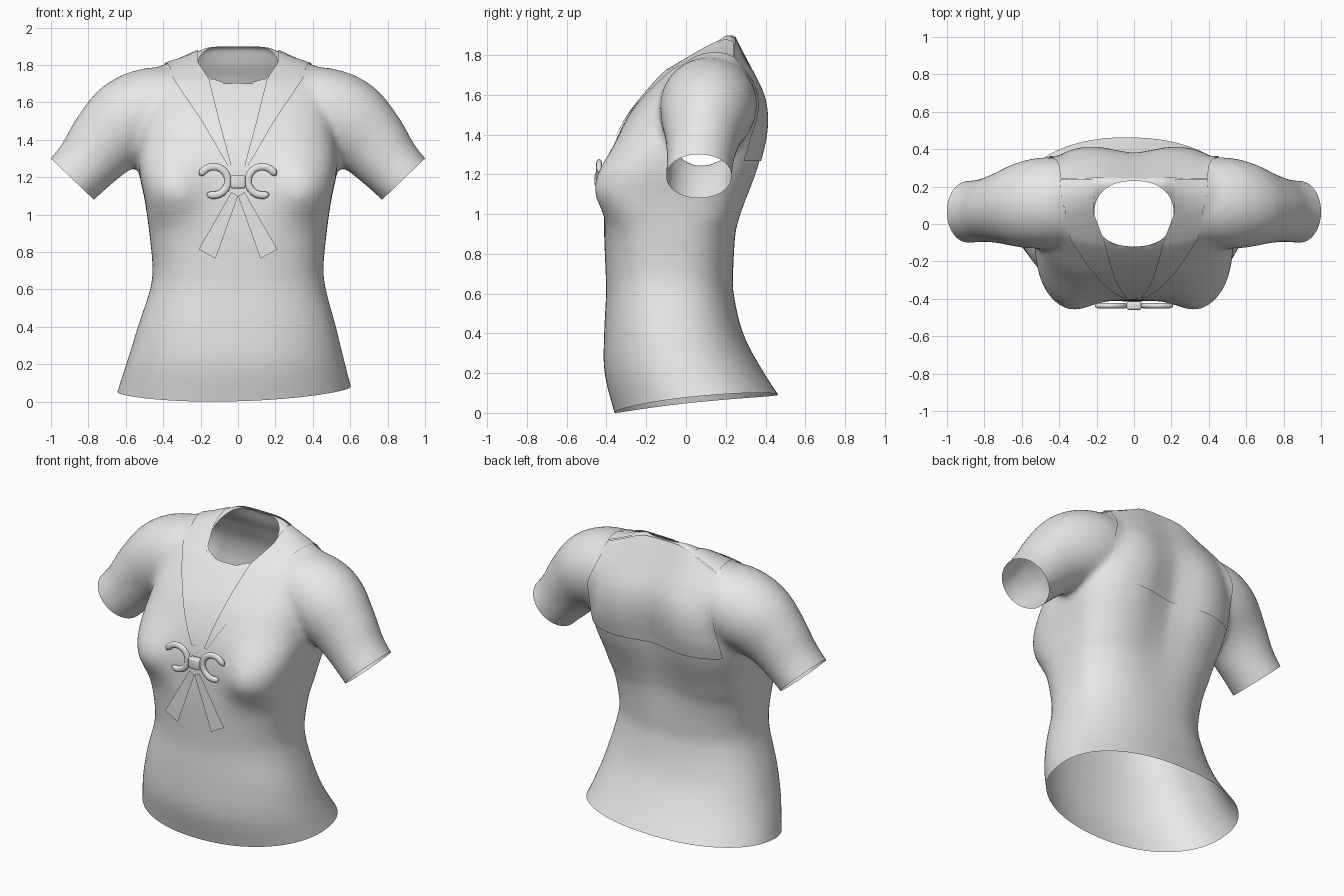
import bpy, bmesh, math
from mathutils import Vector
from mathutils.bvhtree import BVHTree

if "Cube" in bpy.data.objects:
    bpy.data.objects.remove(bpy.data.objects["Cube"])

fabric = bpy.data.materials.new("white fabric")
fabric.diffuse_color = (0.8, 0.8, 0.8, 1)
fabric.use_nodes = True
fabric.node_tree.nodes["Principled BSDF"].inputs["Base Color"].default_value = fabric.diffuse_color


def finish(name, bm, smooth=True):
    mesh = bpy.data.meshes.new(name)
    bm.to_mesh(mesh)
    bm.free()
    mesh.materials.clear()
    mesh.materials.append(fabric)
    for p in mesh.polygons:
        p.use_smooth = smooth
        p.material_index = 0
    ob = bpy.data.objects.new(name, mesh)
    bpy.context.collection.objects.link(ob)
    return ob


def loft(bm, rings):
    """Closed solid through a list of equally sized rings."""
    vr = [[bm.verts.new(p) for p in r] for r in rings]
    n = len(vr[0])
    faces = [bm.faces.new((a[i], a[(i + 1) % n], b[(i + 1) % n], b[i]))
             for a, b in zip(vr, vr[1:]) for i in range(n)]
    faces += [bm.faces.new(vr[0]), bm.faces.new(vr[-1])]
    bmesh.ops.recalc_face_normals(bm, faces=faces)


def catmull(rows, steps=4):
    out = []
    for i in range(len(rows) - 1):
        q = [rows[max(0, min(len(rows) - 1, i + k))] for k in (-1, 0, 1, 2)]
        for s in range(steps):
            t = s / steps
            out.append([0.5 * (2 * b + (c - a) * t + (2 * a - 5 * b + 4 * c - d) * t * t
                               + (3 * b - a - 3 * c + d) * t ** 3) for a, b, c, d in zip(*q)])
    return out + [list(rows[-1])]


def spow(v, e):
    return math.copysign(abs(v) ** e, v)


def gauss(d, s):
    return math.exp(-d * d / (2 * s * s))


# Torso sections: front z, front y, back z, back y, half width, squareness
torso = [(-.12, -.33, -.03, .545, .66, 2.2), (0, -.36, .09, .465, .625, 2.2),
         (.2, -.41, .23, .375, .58, 2.2), (.4, -.412, .4, .287, .53, 2.3),
         (.6, -.402, .6, .24, .470, 2.4), (.72, -.405, .72, .24, .457, 2.5),
         (.9, -.412, .9, .258, .474, 2.8), (1.0, -.41, 1.0, .285, .487, 3.4),
         (1.1, -.405, 1.1, .325, .503, 3.9), (1.2, -.398, 1.2, .365, .525, 3.8),
         (1.3, -.378, 1.3, .395, .535, 3.4), (1.4, -.34, 1.4, .418, .53, 3.1),
         (1.5, -.287, 1.5, .423, .52, 3.0), (1.6, -.21, 1.6, .403, .515, 2.8),
         (1.7, -.122, 1.7, .352, .51, 2.6), (1.75, -.06, 1.75, .325, .50, 2.4),
         (1.79, .01, 1.79, .298, .43, 2.4), (1.83, .075, 1.83, .28, .32, 2.5),
         (1.87, .14, 1.87, .265, .23, 2.6), (1.902, .19, 1.902, .255, .16, 2.6)]


def torso_ring(row, n=72):
    zf, yf, zb, yb, hw, e = row
    pts = []
    for i in range(n):
        a = 2 * math.pi * i / n
        k = e if math.sin(a) < 0 else min(e, 3.2)
        x = hw * spow(math.cos(a), 2 / k)
        s = spow(math.sin(a), 2 / k)
        y = (yf + yb) / 2 + (yb - yf) / 2 * s
        z = (zf + zb) / 2 + (zb - zf) / 2 * s
        if s < 0:   # bust
            d = abs(x) - .35
            y -= (.078 * gauss(d, .1 if d < 0 else .15)
                  * gauss(z - 1.13, .095 if z < 1.13 else .13) * min(1, -2 * s))
        else:       # spine hollow
            y -= .062 * gauss(x, .11) * gauss(z - 1.35, .25) * min(1, 2 * s)
        if z < .6:  # hem swings slightly to one side
            x -= .018 * min(1, (.6 - z) / .6)
        pts.append((x, y, z))
    return pts


bm = bmesh.new()
loft(bm, [torso_ring(r) for r in catmull(torso)])

# Sleeve sections: x, y, z, radius, depth radius
sleeve = [(.22, .12, 1.57, .205, .21), (.44, .115, 1.555, .235, .243), (.585, .105, 1.493, .238, .233),
          (.706, .087, 1.391, .204, .192), (.80, .073, 1.282, .174, .170),
          (.885, .065, 1.19, .161, .167), (.96, .065, 1.115, .16, .167)]
path = catmull(sleeve)
for side in (-1, 1):
    rings = []
    for i, (x, y, z, r, ry) in enumerate(path):
        a, b = path[max(0, i - 1)], path[min(len(path) - 1, i + 1)]
        t = Vector((b[0] - a[0], 0, b[2] - a[2])).normalized()
        rings.append([(side * (x - t.z * r * math.sin(w)), y + ry * math.cos(w),
                       z + t.x * r * math.sin(w))
                      for w in (2 * math.pi * k / 40 for k in range(40))])
    loft(bm, rings)

# Fuse torso and sleeves into one skin
blank = finish("shirt_blank", bm)
rm = blank.modifiers.new("fuse", 'REMESH')
rm.mode = 'VOXEL'
rm.voxel_size = .018
sm = blank.modifiers.new("soften", 'SMOOTH')
sm.factor = .5
sm.iterations = 14
fused = bpy.data.meshes.new_from_object(blank.evaluated_get(bpy.context.evaluated_depsgraph_get()))
bpy.data.objects.remove(blank)
bm = bmesh.new()
bm.from_mesh(fused)
bpy.data.meshes.remove(fused)
bmesh.ops.recalc_face_normals(bm, faces=bm.faces[:])
skin = BVHTree.FromBMesh(bm)


def trim(keep, co, no):
    """Cut away everything past a plane, only among the chosen faces."""
    faces = [f for f in bm.faces if keep(f.calc_center_median())]
    geom = {g for f in faces for g in (*f.verts, *f.edges)} | set(faces)
    bmesh.ops.bisect_plane(bm, geom=list(geom), plane_co=co, plane_no=no, clear_outer=True)


# Open hem, lifted a little at the sides, and open sleeve ends
trim(lambda c: c.z < .5, (0, 0, .042), (.028, .11, -1))
for v in bm.verts:
    if v.co.z < .3:
        v.co.z += .024 * (v.co.x / .62) ** 2 * (1 - v.co.z / .3)
for side in (-1, 1):
    trim(lambda c: c.x * side > .64 and c.z > .9, (side * .885, .065, 1.19), (side * .69, 0, -.72))


# Open neck, with its rim snapped to a rounded outline
def neck(p):
    return (abs(p.x / .212) ** 2.3 + abs((p.y - .055) / .175) ** 2.3) ** (1 / 2.3)


bmesh.ops.delete(bm, geom=[f for f in bm.faces if f.calc_center_median().z > 1.5
                           and neck(f.calc_center_median()) < 1], context='FACES')
for v in bm.verts:
    if v.is_boundary and v.co.z > 1.5:
        k = neck(v.co)
        v.co.x /= k
        v.co.y = .055 + (v.co.y - .055) / k
finish("shirt", bm)


def drape(p, d):
    """Drop a point on the skin and lift it slightly."""
    o, d = Vector(p), Vector(d)
    co, no = skin.ray_cast(o - d * 3, d)[:2]
    if co is None:
        co, no = skin.find_nearest(o)[:2]
    return co + no * .008


def cloth(name, rows):
    b = bmesh.new()
    vr = [[b.verts.new(p) for p in r] for r in rows]
    for a, c in zip(vr, vr[1:]):
        for i in range(len(a) - 1):
            b.faces.new((a[i], a[i + 1], c[i + 1], c[i]))
    return finish(name, b)


def lerp(table, t):
    for (a, va), (b, vb) in zip(table, table[1:]):
        if t <= b:
            return va + (vb - va) * (t - a) / (b - a)
    return table[-1][1]


# Collar lapels: up the chest, then over the shoulders
inner = [(1.26, .035), (1.5, .10), (1.72, .155)]
outer = [(1.26, .055), (1.5, .195), (1.72, .345)]
for side, word in ((-1, "right"), (1, "left")):
    rows = []
    for i in range(24):
        z = 1.26 + .46 * i / 23
        a, b = lerp(inner, z), lerp(outer, z)
        rows.append([drape((side * (a + (b - a) * k / 8), 0, z), (0, 1, 0)) for k in range(9)])
    for y, b in ((.06, .365), (.10, .375), (.15, .385), (.20, .39), (.235, .39)):
        rows.append([drape((side * (.215 + (b - .215) * k / 8), y, 1.8), (0, 0, -1))
                     for k in range(9)])
    cloth(word + "_lapel", rows)

# Square collar flap on the back, reaching the shoulder ridge
width = [(1.27, .46), (1.55, .45), (1.70, .40)]
rows = [[drape((lerp(width, z) * (k / 16 - 1), .3, z), (0, -1, 0)) for k in range(33)]
        for z in (1.27 + .43 * i / 20 for i in range(21))]
rows.append([drape((.39 * (k / 16 - 1), .24, 1.8), (0, 0, -1)) for k in range(33)])
cloth("back_collar", rows)

# Bow: two open loops, a knot and two flat tails
BOW_Y = -.437
for side, word in ((-1, "right"), (1, "left")):
    b = bmesh.new()
    rings = []
    for i in range(33):
        a = math.radians(22 + 275 * i / 32)
        end = min(i, 32 - i)
        r = .02 * (.35, .8, 1)[min(end, 2)]
        rings.append([(side * (.13 + (.076 + r * math.cos(w)) * math.cos(a)),
                       BOW_Y + .75 * r * math.sin(w),
                       1.18 + (.076 + r * math.cos(w)) * math.sin(a))
                      for w in (2 * math.pi * k / 12 for k in range(12))])
    loft(b, rings)
    finish(word + "_bow_loop", b)
    b = bmesh.new()
    b.faces.new([b.verts.new((side * x, BOW_Y - .008, z)) for x, z in
                 ((.0, 1.10), (.035, 1.12), (.21, .815), (.12, .765))])
    finish(word + "_bow_tail", b, False)

b = bmesh.new()
bmesh.ops.create_cube(b, size=1)
for v in b.verts:
    v.co = Vector((v.co.x * .08, v.co.y * .045 + BOW_Y, v.co.z * .07 + 1.175))
bmesh.ops.bevel(b, geom=b.edges[:], offset=.012, segments=3, profile=.5, affect='EDGES')
finish("bow_knot", b)
